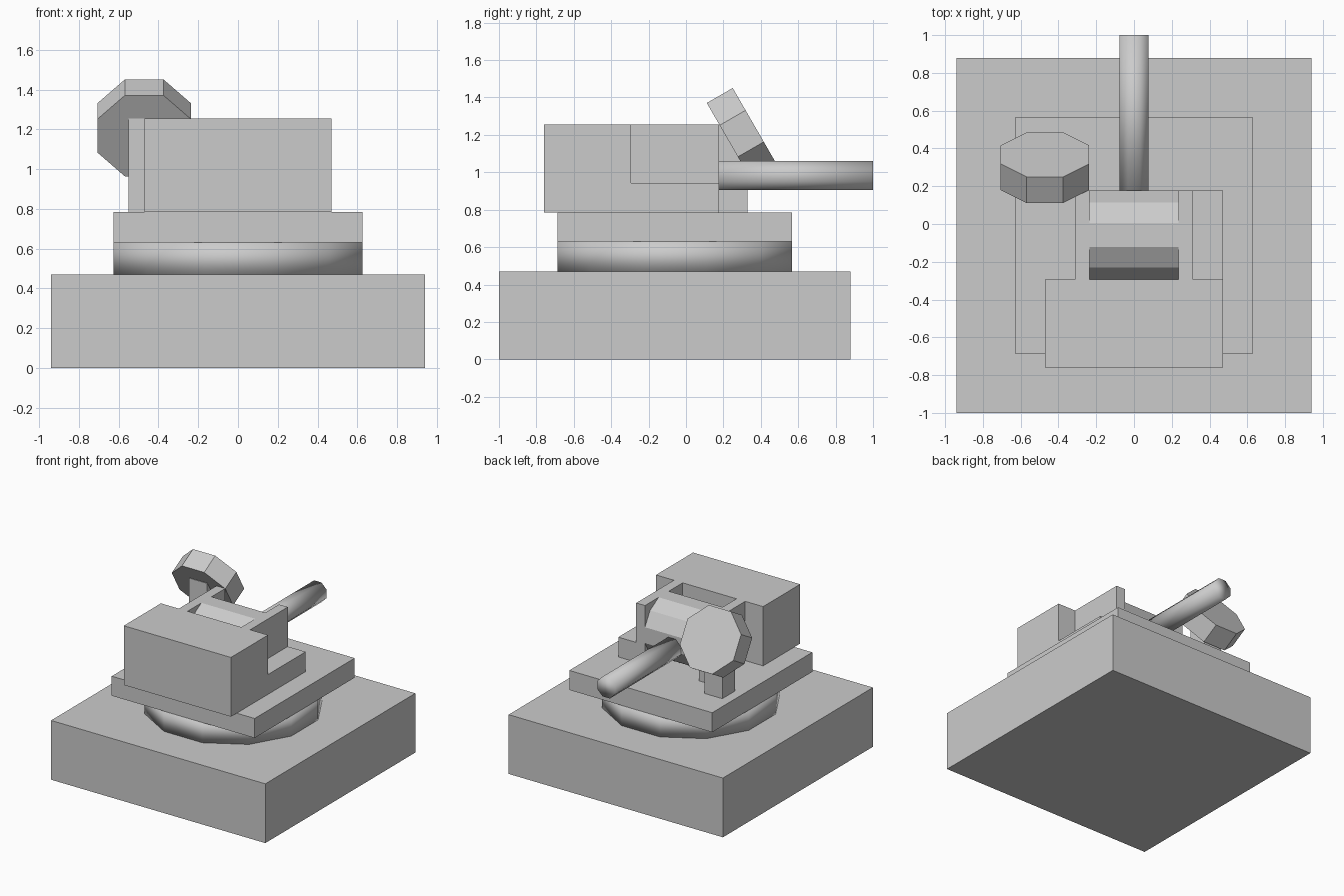
import bpy, bmesh, math
from mathutils import Matrix, Vector

if "Cube" in bpy.data.objects:
    bpy.data.objects.remove(bpy.data.objects["Cube"])

grey = bpy.data.materials.new("plain_grey")
grey.diffuse_color = (0.6, 0.6, 0.6, 1)
grey.use_nodes = True
grey.node_tree.nodes["Principled BSDF"].inputs["Base Color"].default_value = grey.diffuse_color


def prism(name, outline, z0, z1, matrix=Matrix(), smooth=False):
    """Extrude a flat outline from z0 to z1, then place it with a matrix."""
    bm = bmesh.new()
    face = bm.faces.new([bm.verts.new((x, y, z0)) for x, y in outline])
    top = bmesh.ops.extrude_face_region(bm, geom=[face])["geom"]
    verts = [v for v in top if isinstance(v, bmesh.types.BMVert)]
    bmesh.ops.translate(bm, verts=verts, vec=(0, 0, z1 - z0))
    bmesh.ops.transform(bm, matrix=matrix, verts=bm.verts)
    bmesh.ops.recalc_face_normals(bm, faces=bm.faces)
    for f in bm.faces:
        f.smooth = smooth
    mesh = bpy.data.meshes.new(name)
    bm.to_mesh(mesh)
    bm.free()
    mesh.materials.append(grey)
    obj = bpy.data.objects.new(name, mesh)
    bpy.context.collection.objects.link(obj)
    return obj


def box(name, x0, x1, y0, y1, z0, z1):
    return prism(name, [(x0, y0), (x1, y0), (x1, y1), (x0, y1)], z0, z1)


def polygon(sides, apothem):
    """Regular polygon with flats facing the axes."""
    r = apothem / math.cos(math.pi / sides)
    angles = [(i + 0.5) * 2 * math.pi / sides for i in range(sides)]
    return [(r * math.cos(a), r * math.sin(a)) for a in angles]


def place(loc, angle=0, axis='X'):
    return Matrix.Translation(Vector(loc)) @ Matrix.Rotation(math.radians(angle), 4, axis)


# Base block, turntable and deck
box("base", -0.94, 0.94, -1.0, 0.88, 0, 0.47)
prism("turntable", polygon(12, 0.627), 0.47, 0.63, place((0, -0.06, 0)), smooth=True)
box("deck", -0.627, 0.627, -0.687, 0.567, 0.63, 0.785)

# Housing with two arms reaching back around the drum
half = [(0.47, -0.76), (0.47, -0.295), (0.313, -0.295), (0.313, 0.177),
        (0.236, 0.177), (0.236, -0.295)]
prism("housing", half + [(-x, y) for x, y in reversed(half)], 0.785, 1.255)
box("side_step", 0.313, 0.47, -0.295, 0.177, 0.785, 0.942)

# Drum between the arms, with the barrel pointing back
prism("drum", polygon(12, 0.235), -0.236, 0.236, place((0, -0.058, 1.02), 90, 'Y'))
prism("barrel", polygon(8, 0.078), 0, 0.83, place((0, 0.17, 0.982), -90), smooth=True)

# Post carrying the tilted octagonal dish
box("dish_post", -0.55, -0.393, 0.173, 0.33, 0.785, 1.255)
prism("dish", polygon(8, 0.235), -0.08, 0.08, place((-0.472, 0.298, 1.207), -60))
